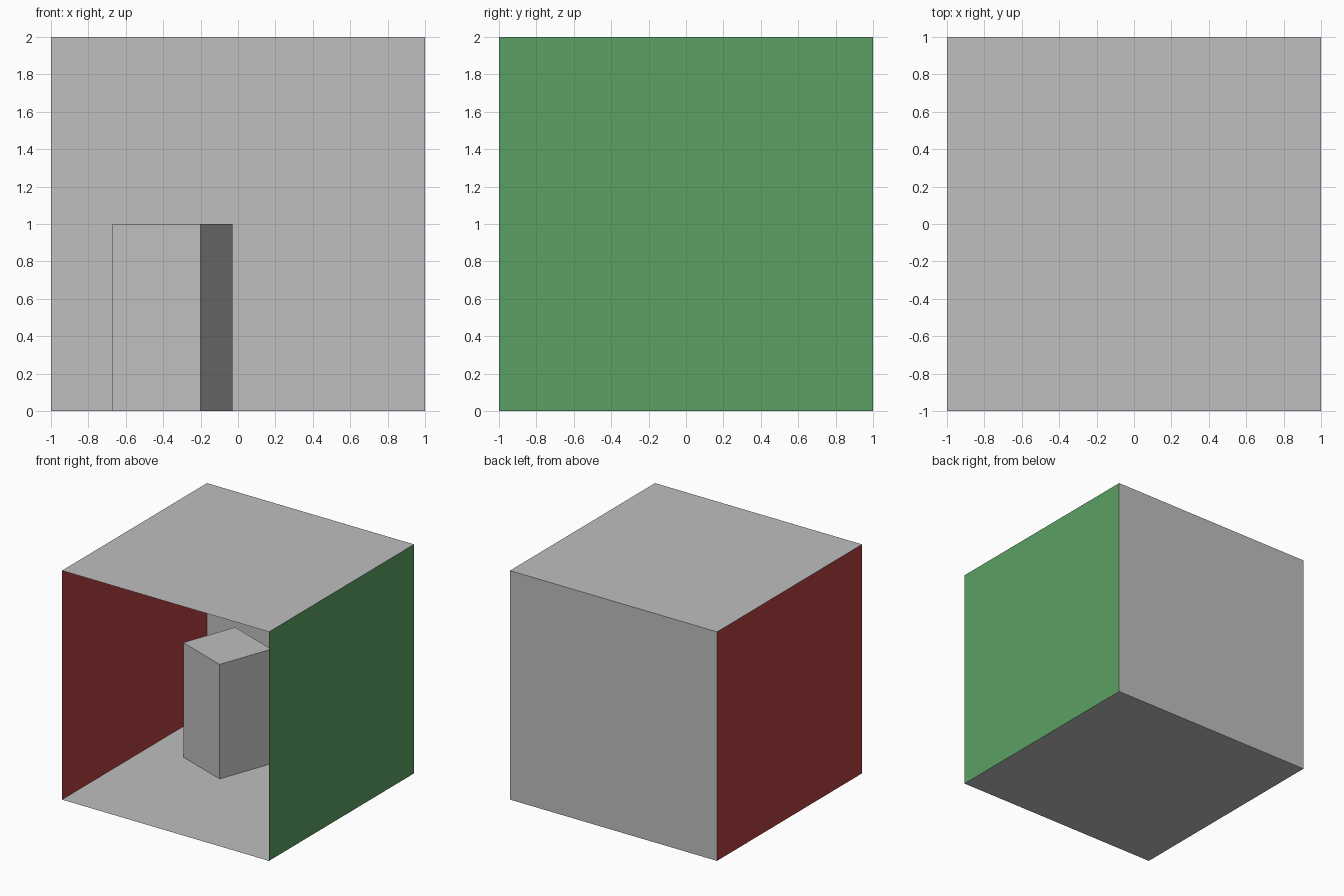
import bpy
import math
from mathutils import Matrix, Vector

default = bpy.data.objects.get("Cube")
if default:
    bpy.data.objects.remove(default, do_unlink=True)


def material(name, rgb):
    mat = bpy.data.materials.new(name)
    mat.use_nodes = True
    mat.diffuse_color = (*rgb, 1)
    bsdf = next(n for n in mat.node_tree.nodes if n.type == 'BSDF_PRINCIPLED')
    bsdf.inputs["Base Color"].default_value = (*rgb, 1)
    return mat


GREY = material("light grey", (0.521, 0.521, 0.521))
RED = material("red", (0.474, 0.054, 0.054))
GREEN = material("green", (0.107, 0.352, 0.127))

ROOM = 2.0
CENTRE = Vector((0, 0, ROOM / 2))


def panel(name, inward, mat):
    """Single-sided square sheet of the room, facing its inside."""
    inward = Vector(inward)
    bpy.ops.mesh.primitive_plane_add(size=ROOM)
    obj = bpy.context.object
    obj.name = name
    turn = Vector((0, 0, 1)).rotation_difference(inward).to_matrix().to_4x4()
    obj.data.transform(Matrix.Translation(CENTRE - inward * ROOM / 2) @ turn)
    obj.data.materials.append(mat)


# Room shell, open at the front
panel("floor", (0, 0, 1), GREY)
panel("ceiling", (0, 0, -1), GREY)
panel("back_wall", (0, -1, 0), GREY)
panel("right_wall", (1, 0, 0), RED)
panel("left_wall", (-1, 0, 0), GREEN)

# Square block standing turned on the floor
bpy.ops.mesh.primitive_cube_add(size=1, location=(-0.35, 0.353, 0.5),
                                rotation=(0, 0, math.radians(-20)))
block = bpy.context.object
block.name = "block"
block.scale = (0.5, 0.5, 1.0)
block.data.materials.append(GREY)
